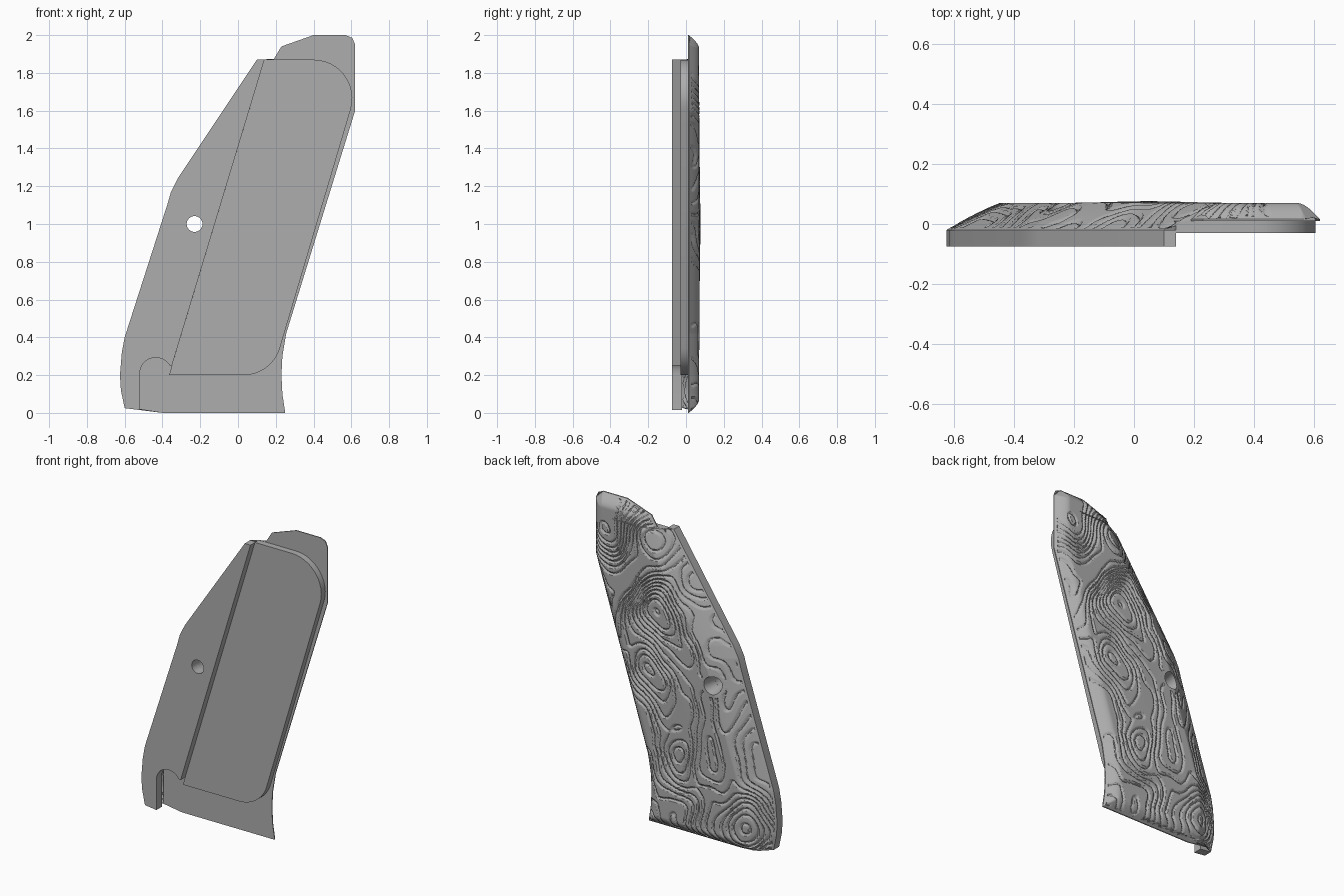
import bpy, bmesh, math
from mathutils import Vector, noise

if "Cube" in bpy.data.objects:
    bpy.data.objects.remove(bpy.data.objects["Cube"])

grey = bpy.data.materials.new("plain_grey")
grey.use_nodes = True
COLOUR = (0.42, 0.42, 0.42, 1)
grey.diffuse_color = COLOUR
grey.node_tree.nodes["Principled BSDF"].inputs["Base Color"].default_value = COLOUR

# Outline edges as (x, z), bottom to top
LEFT = [(-0.4, 0), (-0.6, 0.025), (-0.62, 0.12), (-0.625, 0.2), (-0.615, 0.32),
        (-0.6, 0.4), (-0.375, 1.1), (-0.355, 1.17), (-0.32, 1.24), (0.1, 1.87)]
HORN = [(0.19, 1.874), (0.23, 1.94), (0.4, 2)]
RIGHT = [(0.25, 0), (0.235, 0.1), (0.23, 0.2), (0.235, 0.3), (0.255, 0.42),
         (0.62, 1.6), (0.62, 1.95), (0.605, 1.985), (0.57, 2)]
HOLE = Vector((-0.23, 0, 1.0))
HOLE_R = 0.042
FRONT = -0.075


def x_at(points, z):
    """Horizontal position of an edge line at height z."""
    for (xa, za), (xb, zb) in zip(points, points[1:]):
        if z <= zb:
            return xa + (xb - xa) * (z - za) / (zb - za)
    return points[-1][0]


def seg_dist(x, z, a, b):
    a, b, p = Vector(a), Vector(b), Vector((x, z))
    t = max(0, min(1, (p - a).dot(b - a) / (b - a).length_squared))
    return (a + (b - a) * t - p).length


def rim(d):
    """Rounded edge height at distance d from the outline."""
    return 0.015 + 0.055 * math.sin(math.pi / 2 * max(0, min(1, d / 0.075)))


def relief(x, z):
    """Value whose contour lines are carved into the outside."""
    p = Vector((x * 2.9 + 4, z * 2.4 + 1.7, 0.4))
    return 9 * (noise.noise(p) + 0.25 * noise.noise(p * 2.1))


def groove(x, z):
    e = 0.004
    n = relief(x, z)
    slope = math.hypot(relief(x + e, z) - n, relief(x, z + e) - n) / e
    away = abs(n - round(n)) / max(slope, 4)
    return 0.009 * max(0, 1 - (away / 0.009) ** 2)


LEFT_LONG = LEFT[1:] + [(0.19, 2.005)]
TOP = HORN + [(0.57, 2), (0.62, 1.95)]


def height(x, z):
    side = max(0, x - x_at(LEFT_LONG, max(z, 0.025))) * 0.9
    t = min(1, side / 0.16)
    y = -0.02 + 0.09 * (1.25 * t - 0.25 * t * t)
    y = min(y, rim((x_at(RIGHT, z) - x) * 0.95), rim(z))
    if z > 1.78:
        y = min(y, rim(min(seg_dist(x, z, a, b) for a, b in zip(TOP, TOP[1:]))))
    y += 0.006 * math.exp(-((x - 0.05) ** 2 + (z - 1) ** 2 / 4) / 0.03) * t
    near_hole = math.hypot(x - HOLE.x, z - HOLE.z) < 0.08
    inside = min(x - x_at(LEFT + HORN, z), x_at(RIGHT, z) - x, z, 2 - z) > 0.015
    return y - (groove(x, z) if inside and not near_hole else 0)


def finish(obj, angle):
    obj.data.materials.clear()
    obj.data.materials.append(grey)
    bpy.ops.object.select_all(action='DESELECT')
    obj.select_set(True)
    bpy.context.view_layer.objects.active = obj
    if obj.type == 'CURVE':
        bpy.ops.object.convert(target='MESH')
    bpy.ops.object.shade_smooth_by_angle(angle=math.radians(angle))


def plate(name, loops, y0, y1):
    """Flat plate cut from closed (x, z) loops; inner loops become holes."""
    curve = bpy.data.curves.new(name, 'CURVE')
    curve.dimensions = '2D'
    curve.fill_mode = 'BOTH'
    curve.extrude = (y1 - y0) / 2
    for loop in loops:
        spline = curve.splines.new('POLY')
        spline.points.add(len(loop) - 1)
        for point, (x, z) in zip(spline.points, loop):
            point.co = (x, z, 0, 1)
        spline.use_cyclic_u = True
    obj = bpy.data.objects.new(name, curve)
    obj.location.y = (y0 + y1) / 2
    obj.rotation_euler.x = math.pi / 2
    bpy.context.collection.objects.link(obj)
    finish(obj, 25)


def arc(cx, cz, r, start, end, n=12):
    return [(cx + r * math.cos(math.radians(start + (end - start) * i / n)),
             cz + r * math.sin(math.radians(start + (end - start) * i / n)))
            for i in range(n + 1)]


# Carved outer shell
ROWS, COLS = 374, 140
heights = sorted([2 * j / ROWS for j in range(ROWS + 1)] + [1.87, 1.874])
bm = bmesh.new()
grid = []
for z in heights:
    xa, xb = x_at(LEFT + HORN, z), x_at(RIGHT, z)
    row = [xa + (xb - xa) * i / COLS for i in range(COLS + 1)]
    grid.append([bm.verts.new((x, height(x, z), z)) for x in row])
for low, high in zip(grid, grid[1:]):
    for i in range(COLS):
        bm.faces.new((low[i], high[i], high[i + 1], low[i + 1]))


# Screw hole with a countersunk mouth
def from_hole(v):
    return Vector((v.co.x - HOLE.x, 0, v.co.z - HOLE.z))


def set_radius(verts, r, y=None):
    for v in verts:
        p = HOLE + from_hole(v).normalized() * r
        v.co = (p.x, v.co.y if y is None else y, p.z)


MOUTH = 0.055
bmesh.ops.delete(bm, geom=[v for v in bm.verts if from_hole(v).length < MOUTH],
                 context='VERTS')
ring = [e for e in bm.edges if e.is_boundary
        and all(from_hole(v).length < 0.1 for v in e.verts)]
set_radius({v for e in ring for v in e.verts}, MOUTH)
for r, y in ((HOLE_R, 0.0), (HOLE_R, FRONT)):
    out = bmesh.ops.extrude_edge_only(bm, edges=ring)["geom"]
    ring = [g for g in out if isinstance(g, bmesh.types.BMEdge)]
    set_radius([g for g in out if isinstance(g, bmesh.types.BMVert)], r, y)

mesh = bpy.data.meshes.new("carved_shell")
bm.to_mesh(mesh)
bm.free()
shell = bpy.data.objects.new("carved_shell", mesh)
bpy.context.collection.objects.link(shell)
finish(shell, 35)

# Raised strip along the left of the inside, with an arched notch at its foot
notch = arc(-0.435, 0.208, 0.085, 30, 180)
strip = LEFT[1:] + [(0.14, 1.87), (-0.35, 0.25)] + notch + [(-0.52, 0.015)]
plate("raised_strip", [strip, arc(HOLE.x, HOLE.z, HOLE_R, 0, 345, 23)], FRONT, -0.02)

# Inner backing sheet
backing = RIGHT + HORN[::-1] + [(0.17, 1.87), (-0.31, 0.3), (-0.53, 0.3),
                                (-0.53, 0.02), (-0.4, 0)]
plate("backing_sheet", [backing], 0.01, 0.016)

# Inset panel with two rounded corners
panel = ([(0.14, 1.87), (-0.365, 0.2)] + arc(0.03, 0.4, 0.2, -90, -17)
         + arc(0.40, 1.665, 0.205, -17, 90))
plate("inset_panel", [panel], -0.03, 0.01)
